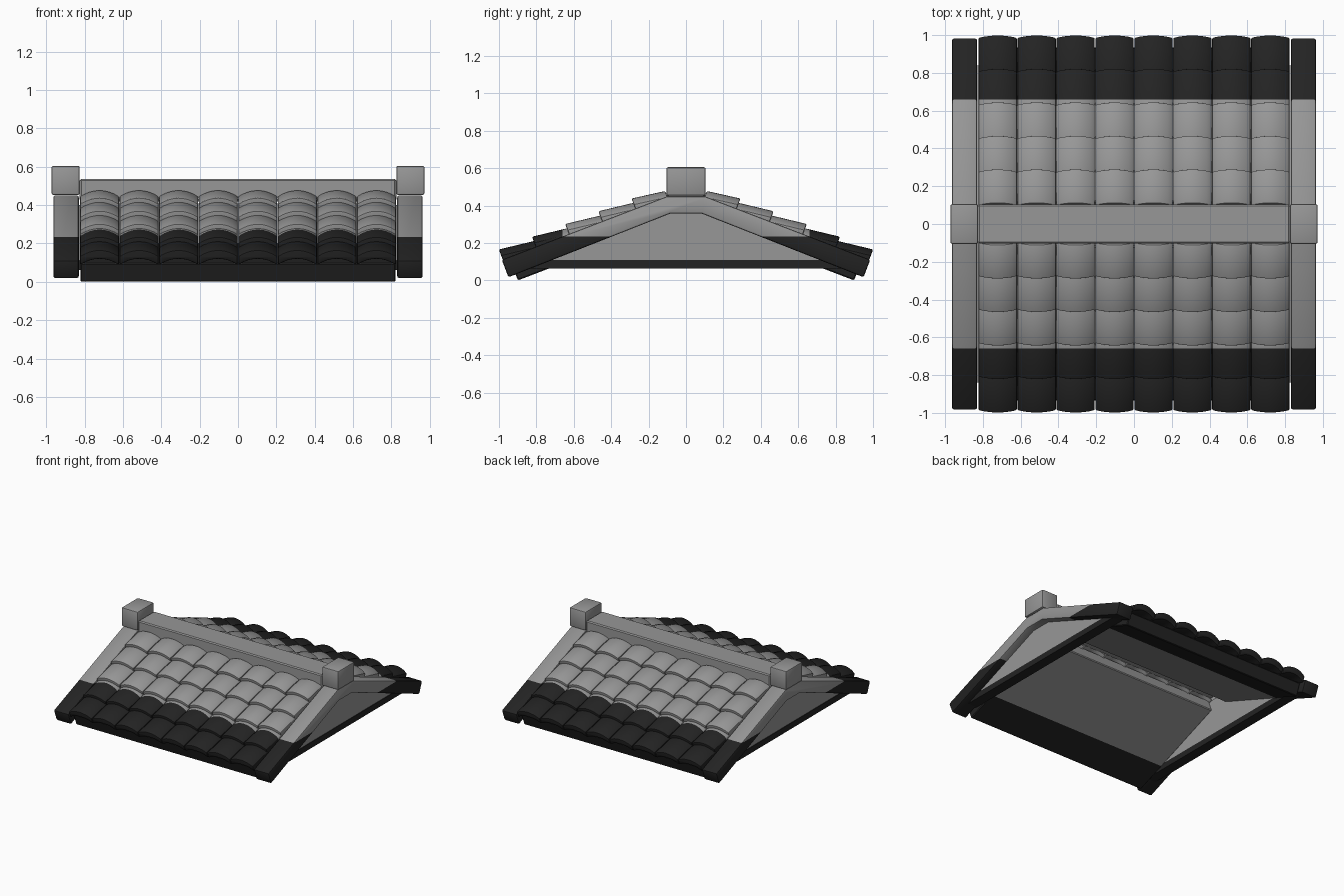
import bpy, bmesh, math

if "Cube" in bpy.data.objects:
    bpy.data.objects.remove(bpy.data.objects["Cube"])

A = math.radians(21)            # roof pitch
C, S = math.cos(A), math.sin(A)
GREY, DARK = 0, 1


def material(name, rgb):
    m = bpy.data.materials.new(name)
    m.diffuse_color = (*rgb, 1)
    m.use_nodes = True
    m.node_tree.nodes["Principled BSDF"].inputs["Base Color"].default_value = m.diffuse_color
    return m


MATS = [material("stone grey", (0.31, 0.31, 0.31)),
        material("charcoal", (0.017, 0.017, 0.017))]


def slope(s, h, side=1):
    """Point s down the slope and h above it, as (y, z)."""
    return side * (0.1 + s * C + h * S), 0.45 - s * S + h * C


def loft(bm, ring_a, ring_b):
    """Closed solid between two matching rings."""
    a = [bm.verts.new(p) for p in ring_a]
    b = [bm.verts.new(p) for p in ring_b]
    n = len(a)
    bm.faces.new(a)
    bm.faces.new(b[::-1])
    for i in range(n):
        j = (i + 1) % n
        bm.faces.new((a[j], a[i], b[i], b[j]))


def prism(bm, profile, x0, x1):
    """Extrude a (y, z) profile along x."""
    loft(bm, [(x0, y, z) for y, z in profile], [(x1, y, z) for y, z in profile])


def box(bm, x0, x1, y, z0, z1):
    prism(bm, [(-y, z0), (y, z0), (y, z1), (-y, z1)], x0, x1)


def finish(name, bm, bevel=0.0, cuts=(), rule=lambda c: GREY, segments=1):
    """Bevel sharp edges, cut along colour borders, colour by rule."""
    bmesh.ops.recalc_face_normals(bm, faces=bm.faces)
    if bevel:
        edges = [e for e in bm.edges if e.calc_face_angle(0) > math.radians(35)]
        bmesh.ops.bevel(bm, geom=edges, offset=bevel, segments=segments,
                        affect='EDGES', profile=0.5)
    for co, no in cuts:
        bmesh.ops.bisect_plane(bm, geom=bm.verts[:] + bm.edges[:] + bm.faces[:],
                               plane_co=co, plane_no=no)
    for f in bm.faces:
        f.material_index = rule(f.calc_center_median())
    me = bpy.data.meshes.new(name)
    bm.to_mesh(me)
    bm.free()
    for m in MATS:
        me.materials.append(m)
    ob = bpy.data.objects.new(name, me)
    bpy.context.collection.objects.link(ob)
    bpy.ops.object.select_all(action='DESELECT')
    ob.select_set(True)
    bpy.context.view_layer.objects.active = ob
    bpy.ops.object.shade_smooth_by_angle(angle=math.radians(30))
    return ob


Y_CUTS = [((0, 0.66, 0), (0, 1, 0)), ((0, -0.66, 0), (0, 1, 0))]
by_y = lambda c: DARK if abs(c.y) > 0.66 else GREY
by_z = lambda c: DARK if c.z < 0.235 else GREY

# Curved tiles: 8 columns, 5 overlapping rows on each slope
PITCH, SEG = 0.2062, 8
for side, label in ((-1, "front"), (1, "back")):
    bm = bmesh.new()
    for row in range(5):
        s1 = 0.183 + 0.19 * row
        s0 = s1 - (0.183 if row == 0 else 0.205)
        for col in range(8):
            xc = (col - 3.5) * PITCH

            def ring(s, top):
                arc = []
                for i in range(SEG + 1):
                    u = 2 * i / SEG - 1
                    arc.append((xc + u * 0.1015, top - 0.034 * u * u))
                pts = arc + [(x, h - 0.05) for x, h in reversed(arc)]
                return [(x, *slope(s, h, side)) for x, h in pts]

            loft(bm, ring(s0, 0.030), ring(s1, 0.057))
    finish(label + "_roof_tiles", bm, 0.008, Y_CUTS, by_y, 2)

    # Slab beneath the tiles
    bm = bmesh.new()
    prism(bm, [slope(s, h, side) for s, h in
               ((0.03, -0.134), (0.907, -0.134), (0.907, -0.03), (0.03, -0.03))],
          -0.822, 0.822)
    finish(label + "_roof_slab", bm, 0.006, Y_CUTS, by_y)

# Ridge beam
bm = bmesh.new()
box(bm, -0.825, 0.825, 0.102, 0.42, 0.535)
finish("ridge_beam", bm, 0.008)

for sx, label in ((-1, "left"), (1, "right")):
    # Block on each end of the ridge
    bm = bmesh.new()
    box(bm, sx * 0.825, sx * 0.972, 0.105, 0.453, 0.605)
    finish(label + "_ridge_block", bm, 0.01, segments=2)

    # Sloping trim along the gable
    outer = [slope(0, 0), slope(0.948, 0), slope(0.948, -0.1), (0.085, 0.357)]
    profile = outer + [(-y, z) for y, z in reversed(outer)]
    bm = bmesh.new()
    prism(bm, profile, sx * 0.83, sx * 0.963)
    finish(label + "_gable_trim", bm, 0.01,
           [((0, 0, 0.235), (0, 0, 1))], by_z, 2)

    # Gable wall
    half = [(0.84, 0.11), (0.09, 0.4)]
    bm = bmesh.new()
    prism(bm, half + [(-y, z) for y, z in reversed(half)], sx * 0.822, sx * 0.9)
    finish(label + "_gable_wall", bm)

    # Dark tie beam under the gable wall
    bm = bmesh.new()
    box(bm, sx * 0.822, sx * 0.905, 0.84, 0.063, 0.11)
    finish(label + "_tie_beam", bm, 0, (), lambda c: DARK)
